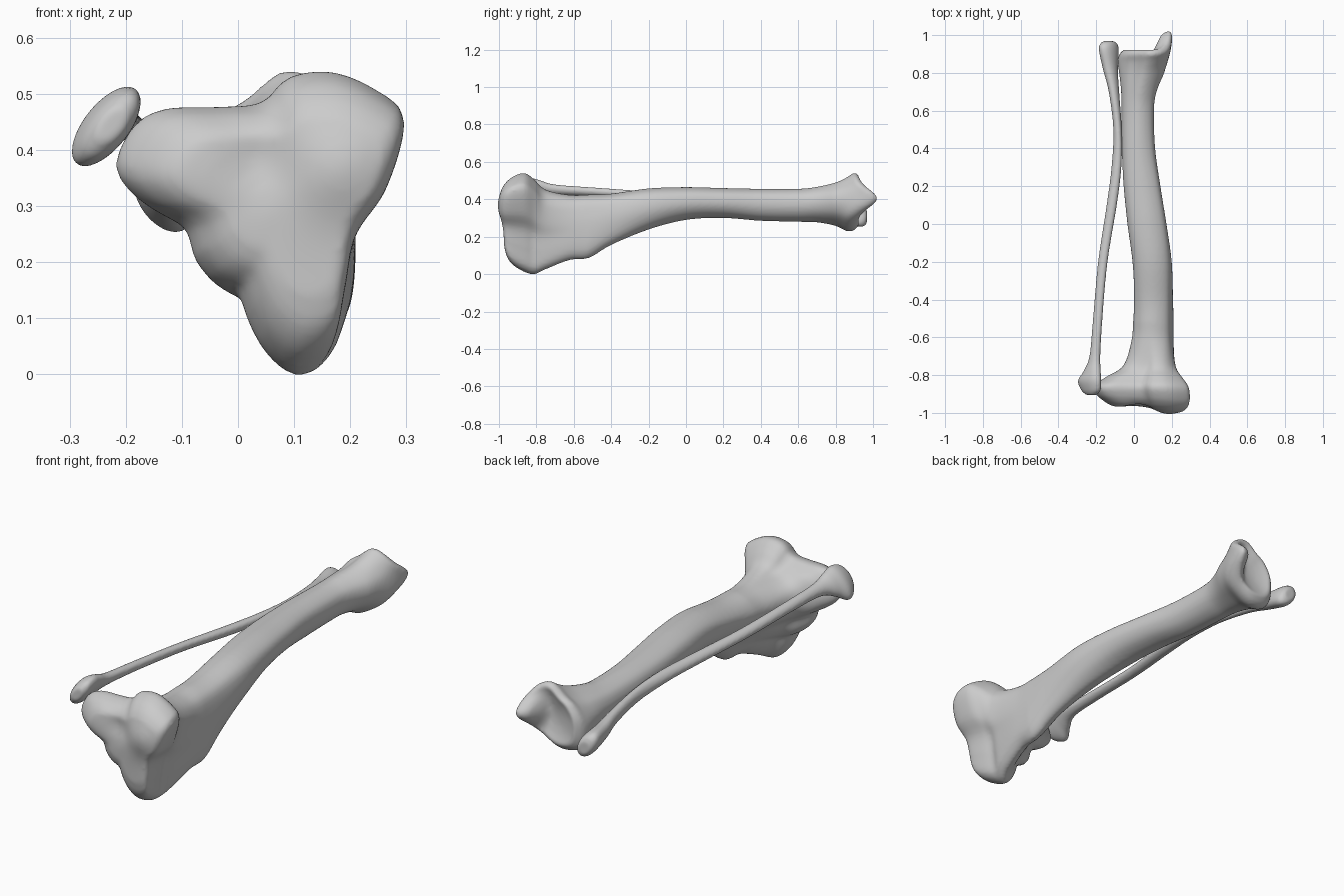
import bpy, bmesh, math
from mathutils import Vector

if "Cube" in bpy.data.objects:
    bpy.data.objects.remove(bpy.data.objects["Cube"])

N = 64


def spline(p0, p1, p2, p3, t):
    return [0.5 * (2*b + (c-a)*t + (2*a-5*b+4*c-d)*t*t + (3*b-a-3*c+d)*t**3)
            for a, b, c, d in zip(p0, p1, p2, p3)]


def outline(pts):
    """Smooth closed outline, evenly resampled and normalised to a unit box."""
    n, dense = len(pts), []
    for i in range(n):
        q = [pts[(i+k-1) % n] for k in range(4)]
        dense += [Vector(spline(*q, j/16)) for j in range(16)]
    dense.append(dense[0])
    dist = [0]
    for a, b in zip(dense, dense[1:]):
        dist.append(dist[-1] + (b-a).length)
    out, j = [], 0
    for i in range(N):
        d = dist[-1]*i/N
        while dist[j+1] < d:
            j += 1
        out.append(dense[j].lerp(dense[j+1], (d-dist[j])/(dist[j+1]-dist[j])))
    lo = [min(p[k] for p in out) for k in (0, 1)]
    hi = [max(p[k] for p in out) for k in (0, 1)]
    return [((p[0]-lo[0])/(hi[0]-lo[0]), (p[1]-lo[1])/(hi[1]-lo[1])) for p in out]


def refine(keys, steps=5):
    out = []
    for i in range(len(keys)-1):
        q = [keys[max(0, min(len(keys)-1, i+k-1))] for k in range(4)]
        out += [spline(*q, s/steps) for s in range(steps)]
    return out + [keys[-1]]


def cap(ring, depth):
    """Inner rings that close an end, sunk by depth at the middle."""
    c = sum((Vector(p) for p in ring), Vector())/N
    return [[c.lerp(Vector(p), k) + Vector((0, depth*(1-k*k), 0)) for p in ring]
            for k in (.9, .75, .6, .45, .3, .15, .03)]


def loft(rings, dish, warp=None):
    bm = bmesh.new()
    rings = cap(rings[0], dish[0])[::-1] + rings + cap(rings[-1], dish[1])
    vs = [[bm.verts.new(warp(*p) if warp else p) for p in r] for r in rings]
    for a, b in zip(vs, vs[1:]):
        for i in range(N):
            j = (i+1) % N
            bm.faces.new((a[i], a[j], b[j], b[i]))
    bm.faces.new(vs[0])
    bm.faces.new(vs[-1])
    bmesh.ops.recalc_face_normals(bm, faces=bm.faces)
    return bm


def finish(bm, name, voxel, smooth):
    me = bpy.data.meshes.new(name)
    bm.to_mesh(me)
    bm.free()
    ob = bpy.data.objects.new(name, me)
    bpy.context.collection.objects.link(ob)
    r = ob.modifiers.new("fuse", 'REMESH')
    r.mode, r.voxel_size, r.use_smooth_shade = 'VOXEL', voxel, True
    s = ob.modifiers.new("soften", 'SMOOTH')
    s.factor, s.iterations = 0.5, smooth


def ramp(v, a, b):
    t = max(0, min(1, (v-a)/(b-a)))
    return t*t*(3-2*t)


def bell(x, z, cx, cz, r):
    return math.exp(-((x-cx)**2 + (z-cz)**2)/r**2)


def shin_warp(x, y, z):
    # slanted knee surface with two raised bearing areas and a central dip
    k = ramp(y, -.82, -.96)
    y -= k*(.07*(x-.07) + .03*bell(x, z, .18, .37, .09) + .012*bell(x, z, -.1, .36, .08)
            - .018*bell(x, z, .04, .38, .06))
    # inner ankle projection
    if y > .6:
        y += .1*ramp(y, .78, .92)*ramp(x, .085, .155)*math.exp(-((z-.405)/.065)**2)
    return x, y, z


# cross-sections, each starting at the front crest
plateau = outline([(.105, 0), (.165, .03), (.185, .12), (.205, .23), (.26, .32), (.293, .45),
                   (.25, .5), (.17, .535), (.09, .525), (.045, .48), (-.03, .472), (-.13, .468),
                   (-.185, .435), (-.215, .36), (-.17, .3), (-.095, .255), (-.075, .195),
                   (-.035, .15), (0, .14), (.018, .09), (.05, .035)])
crest = outline([(.165, .09), (.2, .13), (.21, .22), (.205, .32), (.18, .4), (.11, .43),
                 (.04, .41), (0, .35), (.02, .27), (.08, .19), (.125, .12)])
mid = outline([(.55, 0), (.85, .15), (1, .45), (.95, .8), (.7, .98), (.4, 1), (.1, .85),
               (0, .55), (.1, .25), (.3, .06)])
ankle = outline([(.03, .235), (.1, .27), (.16, .32), (.19, .39), (.18, .46), (.13, .515),
                 (.07, .53), (.01, .485), (-.04, .45), (-.08, .38), (-.08, .29), (-.045, .245)])
shapes = [plateau, crest, mid, ankle]

# shin bone: y, x range, z range, shape blend (0 plateau .. 3 ankle)
keys = [(-.966, -.11, .262, .14, .46, 0), (-.95, -.155, .284, .085, .492, 0), (-.915, -.202, .296, .042, .524, 0),
        (-.86, -.216, .29, .01, .54, 0), (-.81, -.15, .255, -.002, .505, .05), (-.75, -.06, .225, .025, .455, .45),
        (-.62, -.015, .212, .075, .425, .9), (-.52, -.005, .21, .085, .425, 1), (-.4, -.002, .207, .155, .43, 1.2),
        (-.2, -.012, .2, .238, .458, 1.7), (0, -.035, .172, .29, .465, 2), (.2, -.055, .14, .3, .46, 2),
        (.4, -.065, .112, .285, .456, 2), (.6, -.067, .106, .28, .456, 2.2), (.7, -.07, .12, .277, .467, 2.5),
        (.8, -.08, .162, .258, .49, 2.85), (.86, -.086, .194, .23, .518, 3), (.9, -.076, .202, .236, .542, 3),
        (.925, -.05, .19, .265, .525, 3)]
rings = []
for y, x0, x1, z0, z1, s in refine(keys):
    s = max(0, min(2.999, s))
    a, b, t = shapes[int(s)], shapes[int(s)+1], s % 1
    rings.append([(x0 + (x1-x0)*(p[0]*(1-t)+q[0]*t), y, z0 + (z1-z0)*(p[1]*(1-t)+q[1]*t))
                  for p, q in zip(a, b)])
finish(loft(rings, (-.004, -.025), shin_warp), "shin_bone", .008, 6)

# slender outer bone: y, x, z, half length, half width, tilt
thin = [(-.905, -.225, .445, .035, .02, .9), (-.88, -.228, .443, .07, .034, .9), (-.83, -.235, .442, .085, .04, .9),
        (-.78, -.222, .45, .06, .034, .9), (-.7, -.207, .45, .032, .025, .8), (-.5, -.192, .44, .026, .022, .6),
        (-.2, -.165, .42, .026, .021, .5), (.1, -.118, .4, .028, .023, .5), (.3, -.093, .388, .029, .023, .8),
        (.5, -.087, .372, .03, .022, 1.4), (.7, -.106, .35, .036, .027, 1.8), (.82, -.125, .33, .048, .036, 2.1),
        (.92, -.133, .315, .068, .042, 2.2), (.955, -.134, .31, .057, .036, 2.2), (.968, -.134, .308, .03, .022, 2.2)]
rings = []
for y, x, z, a, b, w in refine(thin):
    ring = []
    for i in range(N):
        u, v = a*math.cos(math.tau*i/N), b*math.sin(math.tau*i/N)
        ring.append((x+u*math.cos(w)-v*math.sin(w), y, z+u*math.sin(w)+v*math.cos(w)))
    rings.append(ring)
finish(loft(rings, (0, 0)), "outer_bone", .006, 4)
